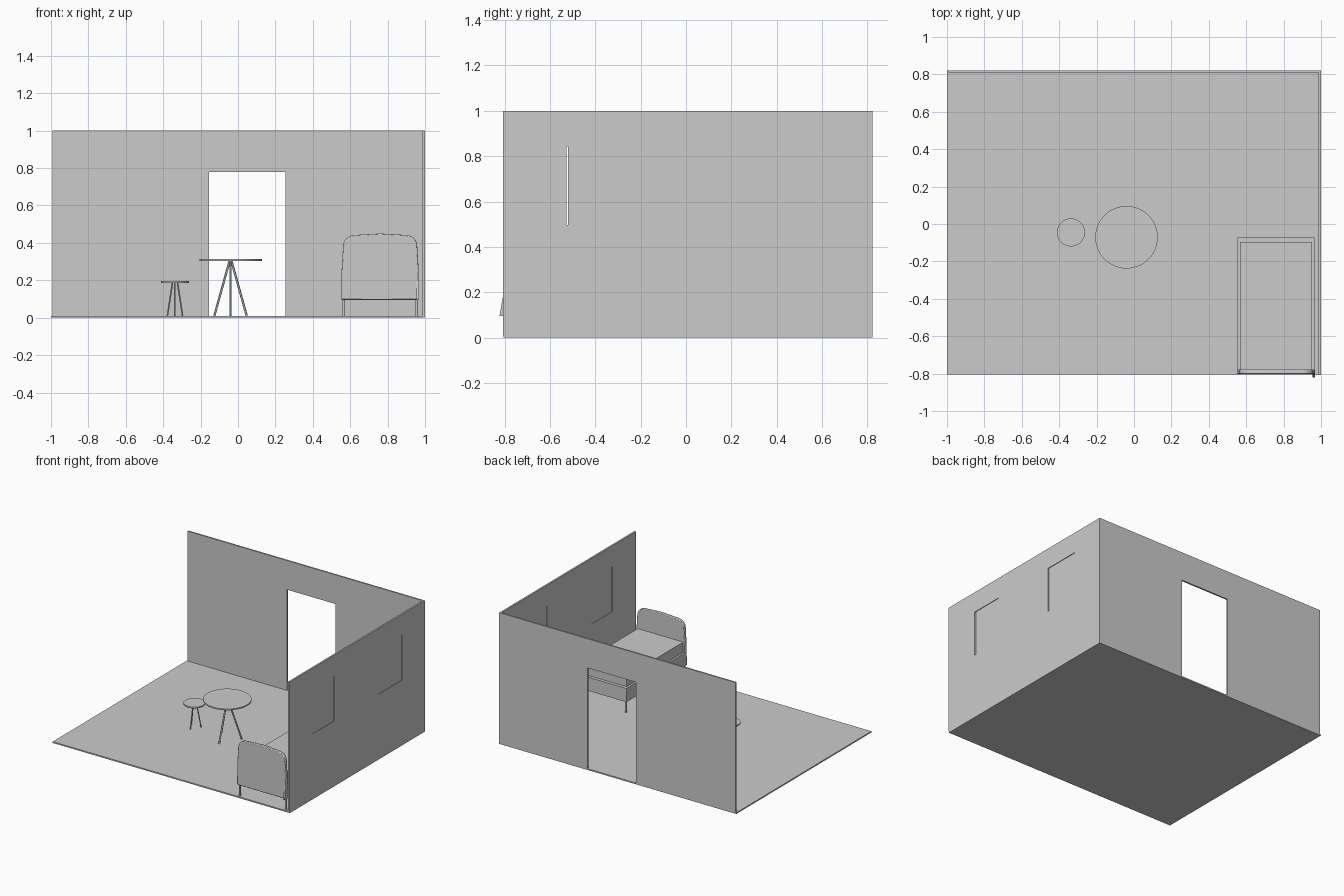
import bpy, bmesh, math
from mathutils import Vector

if "Cube" in bpy.data.objects:
    bpy.data.objects.remove(bpy.data.objects["Cube"])


def add_mesh(name, bm):
    bmesh.ops.recalc_face_normals(bm, faces=bm.faces)
    me = bpy.data.meshes.new(name)
    bm.to_mesh(me)
    bm.free()
    ob = bpy.data.objects.new(name, me)
    bpy.context.collection.objects.link(ob)
    return ob


def box(name, x0, x1, y0, y1, z0, z1):
    bm = bmesh.new()
    bmesh.ops.create_cube(bm, size=1)
    for v in bm.verts:
        v.co = (x0 + (v.co.x + .5) * (x1 - x0),
                y0 + (v.co.y + .5) * (y1 - y0),
                z0 + (v.co.z + .5) * (z1 - z0))
    return add_mesh(name, bm)


def slab(name, outline, y0, y1):
    """Extrude an x/z outline along y."""
    bm = bmesh.new()
    face = bm.faces.new([bm.verts.new((x, y0, z)) for x, z in outline])
    ext = bmesh.ops.extrude_face_region(bm, geom=[face])
    for v in ext["geom"]:
        if isinstance(v, bmesh.types.BMVert):
            v.co.y = y1
    return add_mesh(name, bm)


def rod(name, a, b, r, sides=12):
    a, b = Vector(a), Vector(b)
    d = b - a
    bpy.ops.mesh.primitive_cylinder_add(vertices=sides, radius=r, depth=d.length, location=(a + b) / 2)
    ob = bpy.context.object
    ob.name = name
    ob.rotation_euler = d.to_track_quat('Z', 'Y').to_euler()
    bpy.ops.object.shade_smooth_by_angle()
    return ob


def round_table(name, x, y, radius, z0, z1, top_r, foot_r, leg_r):
    rod(name + "_top", (x, y, z0), (x, y, z1), radius, 48)
    for i in range(3):
        t = math.radians(-90 + 120 * i)
        c, s = math.cos(t), math.sin(t)
        rod(f"{name}_leg_{i + 1}", (x + foot_r * c, y + foot_r * s, .01),
            (x + top_r * c, y + top_r * s, z0), leg_r)


# room shell: floor, back wall with doorway
box("floor", -1, 1, -.804, .822, 0, .01)
slab("back_wall", [(-.992, .01), (-.155, .01), (-.155, .778), (.255, .778),
                   (.255, .01), (1, .01), (1, 1), (-.992, 1)], .81, .822)

# right wall with two window openings and thin panes
wall = box("right_wall", .987, 1, -.806, .81, .01, 1)
for i, (y0, y1, gap) in enumerate([(-.527, -.269, .007), (.267, .549, 0)]):
    cutter = box("window_cutter", .9, 1.1, y0, y1, .497, .842)
    cutter.hide_render = True
    mod = wall.modifiers.new("window", 'BOOLEAN')
    mod.object = cutter
    mod.solver = 'EXACT'
    bpy.context.view_layer.objects.active = wall
    bpy.ops.object.modifier_apply(modifier=mod.name)
    bpy.data.objects.remove(cutter)
    box(f"window_pane_{i + 1}", .991, .995, y0 + gap, y1, .497, .842)

# table and stool
round_table("table", -.04, -.071, .167, .303, .313, .006, .1, .006)
round_table("stool", -.337, -.045, .075, .185, .195, .016, .047, .004)

# bed: frame, mattress, legs
box("bed_frame", .553, .966, -.79, -.072, .096, .2)
box("mattress", .568, .951, -.785, -.096, .2, .28)
for i, x in enumerate((.566, .955)):
    for j, y in enumerate((-.787, -.085)):
        rod(f"bed_leg_{i + 1}{j + 1}", (x, y, .01), (x, y, .1), .007)

# headboard: rounded upper corners, mirrored about its middle
half = [(.207, .096), (.206, .25), (.198, .385)]
for k in range(1, 7):
    t = math.radians(15 * k)
    half.append((.138 + .06 * math.cos(t), .385 + .057 * math.sin(t)))
half.append((.0, .45))
cx = .76
outline = [(cx + x, z) for x, z in half] + [(cx - x, z) for x, z in reversed(half[:-1])]
board = slab("headboard", outline, -.803, -.778)
bev = board.modifiers.new("soft_edge", 'BEVEL')
bev.width = .005
bev.segments = 2
bev.limit_method = 'ANGLE'
bev.angle_limit = math.radians(60)
bpy.context.view_layer.objects.active = board
board.select_set(True)
bpy.ops.object.shade_smooth_by_angle()

# small flared lower corner of the headboard
bm = bmesh.new()
pts = [(.967, -.822, .096), (.967, -.79, .096), (.967, -.79, .2), (.967, -.804, .2)]
face = bm.faces.new([bm.verts.new(p) for p in pts])
ext = bmesh.ops.extrude_face_region(bm, geom=[face])
for v in ext["geom"]:
    if isinstance(v, bmesh.types.BMVert):
        v.co.x -= .012
add_mesh("headboard_corner", bm)
